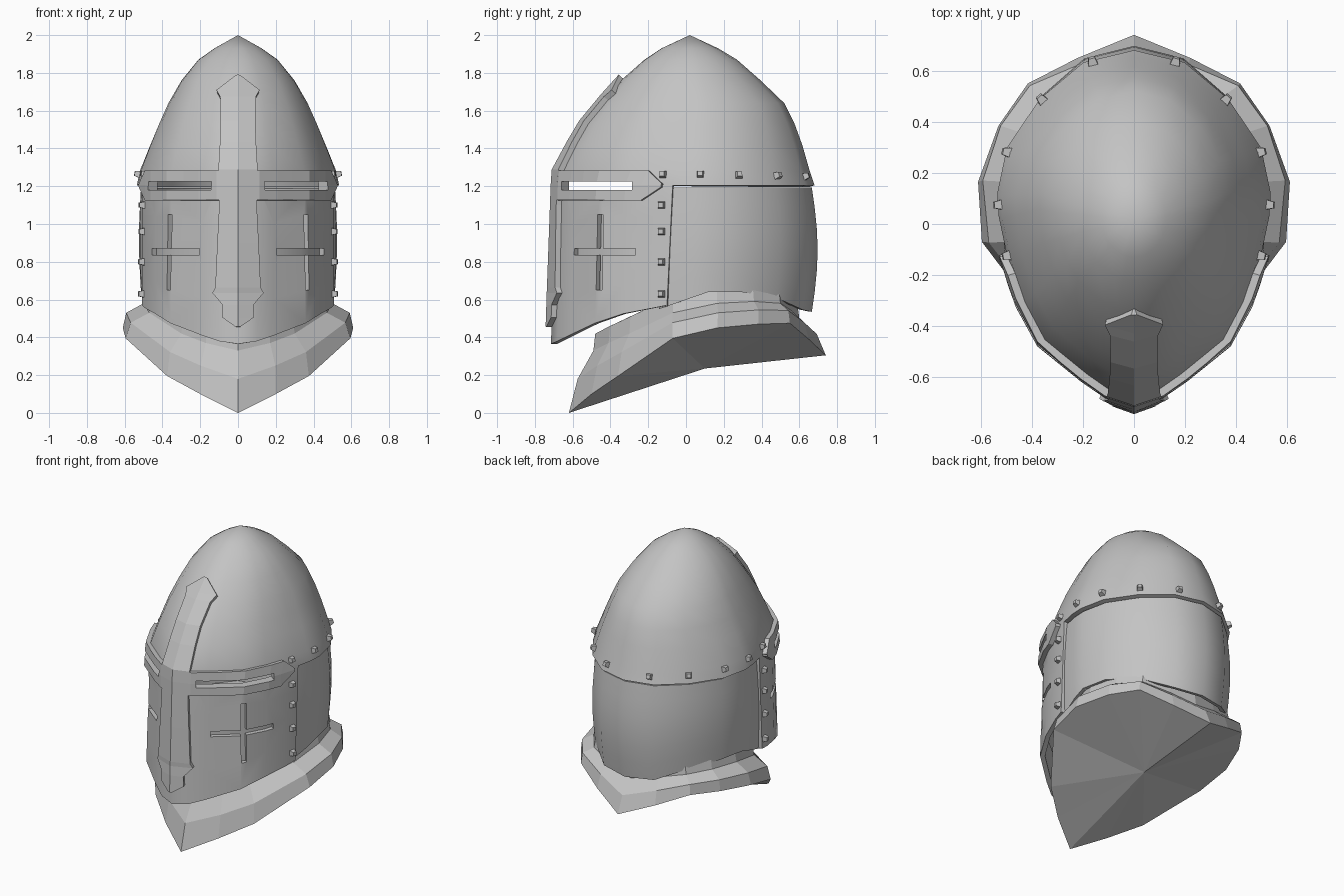
import bpy, bmesh, math
from mathutils import Vector, Matrix
from mathutils.bvhtree import BVHTree

if "Cube" in bpy.data.objects:
    bpy.data.objects.remove(bpy.data.objects["Cube"], do_unlink=True)

steel = bpy.data.materials.new("steel_grey")
steel.use_nodes = True
steel.diffuse_color = (0.55, 0.55, 0.55, 1)
steel.node_tree.nodes["Principled BSDF"].inputs["Base Color"].default_value = (0.55, 0.55, 0.55, 1)


def mirrored(points):
    return [Vector((-p.x, p.y, p.z)) for p in points]


def add_grid(bm, rows, closed=False):
    """Skin neighbouring rows of points with quads."""
    verts = [[bm.verts.new(p) for p in row] for row in rows]
    n = len(rows[0])
    for a, b in zip(verts, verts[1:]):
        for i in range(n if closed else n - 1):
            j = (i + 1) % n
            bm.faces.new((a[i], a[j], b[j], b[i]))


def tidy(bm):
    """Weld the seams and turn the faces outward."""
    bmesh.ops.remove_doubles(bm, verts=bm.verts, dist=0.0005)
    bmesh.ops.recalc_face_normals(bm, faces=bm.faces)
    middle = Vector((0, 0, 0.9))
    if sum(f.normal.dot(f.calc_center_median() - middle) * f.calc_area() for f in bm.faces) < 0:
        bmesh.ops.reverse_faces(bm, faces=bm.faces)
    bm.normal_update()


def make(name, bm):
    mesh = bpy.data.meshes.new(name)
    bm.to_mesh(mesh)
    bm.free()
    mesh.materials.append(steel)
    ob = bpy.data.objects.new(name, mesh)
    bpy.context.collection.objects.link(ob)
    return ob


def activate(ob):
    bpy.ops.object.select_all(action='DESELECT')
    ob.select_set(True)
    bpy.context.view_layer.objects.active = ob


def thicken(ob, amount, offset):
    mod = ob.modifiers.new("thickness", 'SOLIDIFY')
    mod.thickness, mod.offset = amount, offset
    mod.use_even_offset = True
    activate(ob)
    bpy.ops.object.modifier_apply(modifier=mod.name)


def smooth(ob, degrees=42):
    activate(ob)
    bpy.ops.object.shade_smooth_by_angle(angle=math.radians(degrees))


def cut(ob, centre, size, side):
    """Cut a box through the slanted cheek on one side."""
    bm = bmesh.new()
    bmesh.ops.create_cube(bm, size=1)
    place = (Matrix.Translation((centre[0] * side, centre[1], centre[2]))
             @ Matrix.Rotation(side * math.radians(50), 4, 'Z') @ Matrix.Diagonal((*size, 1)))
    bmesh.ops.transform(bm, matrix=place, verts=bm.verts)
    cutter = make("slot_cutter", bm)
    cutter.hide_render = True
    mod = ob.modifiers.new("slot", 'BOOLEAN')
    mod.operation, mod.solver, mod.object = 'DIFFERENCE', 'EXACT', cutter
    activate(ob)
    bpy.ops.object.modifier_apply(modifier=mod.name)
    bpy.data.objects.remove(cutter, do_unlink=True)


# Teardrop half outline, front to back, as fractions of half width and half length
outline = [Vector(p) for p in [(0, -1), (.19, -.95), (.355, -.86), (.67, -.66), (.82, -.44), (.92, -.21),
                               (.95, -.1), (.99, .05), (1, .18), (.93, .44), (.69, .72), (.37, .93), (0, 1)]]
hinge = 6  # outline point where the visor ends


def half_ring(z, width, front, back, roundness=0.0):
    mid, reach = (front + back) / 2, (back - front) / 2
    ring = []
    for p in outline:
        q = p.lerp(p.normalized(), roundness)
        ring.append(Vector((q.x * width, mid + q.y * reach, z)))
    return ring


def full_ring(half):
    return half + mirrored(half[1:-1])[::-1]


def front_strip(half):
    return mirrored(half[1:])[::-1] + half


# Skull dome and visor in one shell
levels = [(2, 0, .02, .02), (1.93, .125, -.13, .17), (1.87, .21, -.22, .27), (1.76, .3, -.345, .395),
          (1.64, .37, -.45, .52), (1.53, .42, -.54, .575), (1.42, .465, -.605, .615),
          (1.28, .52, -.68, .655), (1.205, .535, -.685, .68)]
dome = [half_ring(*lv, roundness=max(0, min(1, (lv[0] - 1.28) / .6))) for lv in levels]
rim = dome[-1]
visor_bottom = [.365, .38, .41, .475, .525, .555, .57]
visor = []
for step in range(5):
    t = step / 4
    visor.append(front_strip([Vector((p.x, p.y - .03 * t, p.z + (low - p.z) * t))
                              for p, low in zip(rim, visor_bottom)]))
bm = bmesh.new()
add_grid(bm, [full_ring(r) for r in dome], closed=True)
add_grid(bm, visor)
tidy(bm)
surface = BVHTree.FromBMesh(bm)
shell = make("dome_and_visor", bm)
thicken(shell, .03, -1)

# Raised cross laid over the front of the shell


def on_front(x, z):
    return surface.ray_cast(Vector((x, -2, z)), Vector((0, 1, 0)))[0]


bar = [(.455, .004), (.505, .075), (.57, .072), (.635, .125), (.665, .11), (.9, .1), (1.1, .09), (1.205, .09),
       (1.28, .095), (1.42, .088), (1.53, .085), (1.655, .088), (1.69, .108), (1.77, .004)]
bm = bmesh.new()
add_grid(bm, [[on_front(x, z) for x in (-w, 0, w)] for z, w in bar])
tidy(bm)
thicken(make("cross_upright", bm), .03, 1)

arms = []
for side, label in ((1, "left"), (-1, "right")):
    rows = [[on_front(side * x, z) for z in (1.125, 1.205, 1.28)] for x in (.085, .1, .19, .27, .355, .435, .465)]
    rows.append([on_front(side * .497, z) for z in (1.195, 1.205, 1.21)])
    bm = bmesh.new()
    add_grid(bm, rows)
    tidy(bm)
    arm = make("cross_arm_" + label, bm)
    thicken(arm, .03, 1)
    arms.append(arm)

# Eye slits through shell and arms, cross-shaped breaths through the visor
for side, arm in zip((1, -1), arms):
    for target in (shell, arm):
        cut(target, (.275, -.445, 1.203), (.5, .34, .045), side)
    cut(shell, (.32, -.42, .85), (.036, .3, .4), side)
    cut(shell, (.318, -.42, .853), (.41, .3, .036), side)
smooth(shell)

# Lining behind the breaths
bm = bmesh.new()
add_grid(bm, [front_strip([Vector((p.x * .935, p.y * .935 - .015, z)) for p in rim[:hinge + 1]])
              for z in (.58, 1.1)])
tidy(bm)
smooth(make("visor_lining", bm))

# Rear panel, slightly bulged, tucked under dome and visor
panel_bottom = [.55, .575, .61, .64, .64, .61, .545, .535]
rows = []
for step in range(7):
    t = step / 6
    bulge = math.sin(math.pi * t)
    half = [Vector((p.x * (.96 + .02 * bulge), p.y * (.98 + .045 * bulge), 1.192 + (low - 1.192) * t))
            for p, low in zip(rim[hinge - 1:], panel_bottom)]
    rows.append(half + mirrored(half[:-1])[::-1])
bm = bmesh.new()
add_grid(bm, rows)
tidy(bm)
panel = make("rear_panel", bm)
thicken(panel, .025, -1)
smooth(panel)

# Faceted neck collar with a closed underside
flare = [Vector(p) for p in [(0, -.62, 0), (.2, -.5, .1), (.375, -.36, .195), (.595, -.07, .395), (.61, .165, .45),
                             (.53, .385, .47), (.415, .55, .475), (.22, .65, .39), (0, .74, .305)]]
neck = [Vector(p) for p in [(0, -.49, .33), (.17, -.41, .37), (.3, -.3, .42), (.47, -.07, .53), (.5, .165, .58),
                            (.45, .36, .59), (.35, .5, .58), (.18, .56, .54), (0, .6, .5)]]
middle = [a.lerp(b, .5) + Vector((a.x * .06, a.y * .03, .015)) for a, b in zip(flare, neck)]
inner = [Vector((p.x * .96, p.y * .98, p.z + .09)) for p in neck]
rows = [[Vector((0, .1, .235))] * len(flare), flare, middle, neck, inner, [Vector((0, 0, .65))] * len(flare)]
bm = bmesh.new()
add_grid(bm, [full_ring(r) for r in rows], closed=True)
tidy(bm)
make("neck_collar", bm)

# Rivets along the dome rim and the visor's rear edges
spots = [(.5, -.125, 1.265), (.53, .075, 1.265), (.49, .28, 1.26), (.355, .48, 1.255), (.16, .625, 1.25)]
spots += [(.5, -.13, z) for z in (1.1, .96, .8, .63)]
bm = bmesh.new()
for x, y, z in spots:
    for side in (1, -1):
        point, normal = surface.find_nearest(Vector((x * side, y, z)))[:2]
        turn = normal.to_track_quat('Z', 'Y').to_matrix().to_4x4()
        bmesh.ops.create_cone(bm, cap_ends=True, segments=4, radius1=.027, radius2=.018, depth=.03,
                              matrix=Matrix.Translation(point + normal * .012) @ turn
                              @ Matrix.Rotation(math.pi / 4, 4, 'Z'))
make("rivets", bm)
